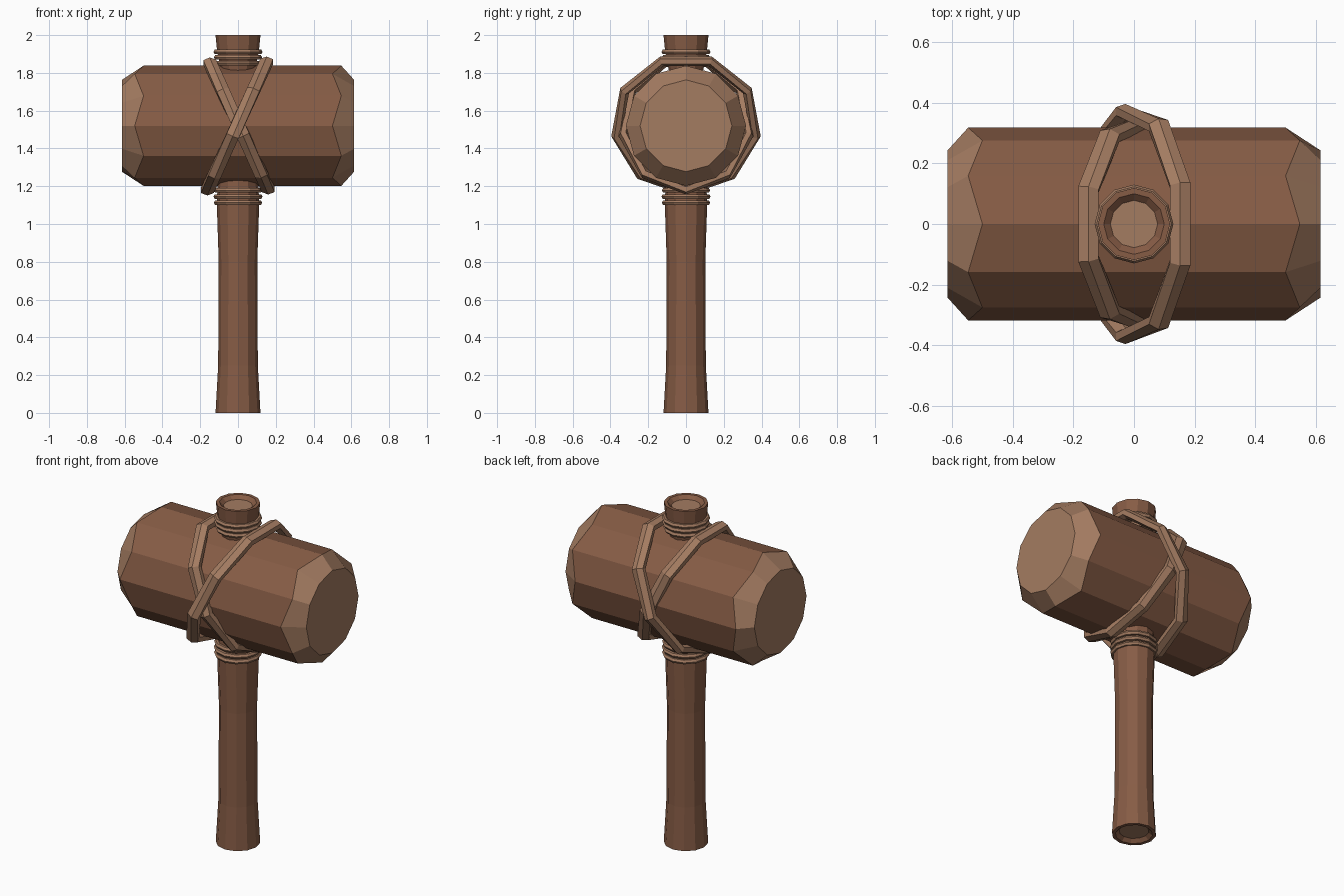
import bpy, bmesh, math
from mathutils import Vector

if "Cube" in bpy.data.objects:
    bpy.data.objects.remove(bpy.data.objects["Cube"])


def material(name, color):
    m = bpy.data.materials.new(name)
    m.diffuse_color = (*color, 1)
    m.use_nodes = True
    m.node_tree.nodes["Principled BSDF"].inputs["Base Color"].default_value = m.diffuse_color
    return m


DARK = material("bark_brown", (0.24, 0.107, 0.06))
LIGHT = material("cut_wood", (0.37, 0.2, 0.12))
STRAP = material("strap_tan", (0.37, 0.2, 0.12))


def loft(name, rings, mats, closed=False, light_spans=()):
    """Skin a list of equal-length point rings; cap the ends unless closed."""
    bm = bmesh.new()
    vr = [[bm.verts.new(p) for p in r] for r in rings]
    n = len(rings[0])
    for k in range(len(vr) if closed else len(vr) - 1):
        a, b = vr[k], vr[(k + 1) % len(vr)]
        for i in range(n):
            f = bm.faces.new((a[i], a[(i + 1) % n], b[(i + 1) % n], b[i]))
            f.material_index = 1 if k in light_spans else 0
    if not closed:
        for r in (vr[0], vr[-1]):
            bm.faces.new(r).material_index = 1
    bmesh.ops.recalc_face_normals(bm, faces=bm.faces)
    me = bpy.data.meshes.new(name)
    bm.to_mesh(me)
    bm.free()
    for m in mats:
        me.materials.append(m)
    ob = bpy.data.objects.new(name, me)
    bpy.context.collection.objects.link(ob)
    return ob


SIDES = 12
ANG = [2 * math.pi * i / SIDES for i in range(SIDES)]

# Log head: twelve-sided, with hewn zigzag chamfers at both ends
def head_ring(radius, xs):
    return [(xs[i % 2], radius * math.sin(a), 1.52 + radius * math.cos(a))
            for i, a in enumerate(ANG)]

loft("hammer_head", [head_ring(0.243, (-0.615, -0.615)), head_ring(0.318, (-0.5, -0.547)),
                     head_ring(0.318, (0.547, 0.5)), head_ring(0.243, (0.615, 0.615))],
     [DARK, LIGHT], light_spans=(0, 2))

# Handle: flared ends with shallow recessed end faces
profile = [(0.08, 0.02), (0.1, 0), (0.119, 0), (0.105, 0.25), (0.102, 0.8), (0.112, 1.1),
           (0.105, 1.3), (0.09, 1.81), (0.11, 1.91), (0.119, 2.0), (0.1, 2.0), (0.078, 1.98)]
loft("handle", [[(r * math.sin(a), r * math.cos(a), z) for a in ANG] for r, z in profile],
     [DARK, LIGHT])

# Cord rings wound round the handle above and below the head
def cord_ring(name, z, radius, minor=0.014):
    rings = []
    for a in ANG:
        rings.append([((radius + minor * math.cos(t)) * math.cos(a),
                       (radius + minor * math.cos(t)) * math.sin(a),
                       z + minor * math.sin(t))
                      for t in (2 * math.pi * j / 6 for j in range(6))])
    loft(name, rings, [STRAP], closed=True)

for i, (z, r) in enumerate([(1.113, 0.114), (1.145, 0.116), (1.178, 0.114),
                            (1.852, 0.107), (1.882, 0.114), (1.911, 0.116)]):
    cord_ring(f"cord_ring_{i + 1}", z, r)

# Two crossing straps: nine-sided tilted loops with a ridged six-sided section
SECTION = [(0, 0.027), (0.034, 0.014), (0.034, -0.014), (0, -0.027), (-0.034, -0.014), (-0.034, 0.014)]

def strap(name, ry, rz, slope):
    n = 9
    path, radial = [], []
    for i in range(n):
        a = 2 * math.pi * i / n
        z = -rz * math.cos(a)
        path.append(Vector((slope * z, ry * math.sin(a), 1.53 + z)))
        radial.append(Vector((0, math.sin(a), -math.cos(a))))
    rings = []
    for i in range(n):
        tangent = (path[(i + 1) % n] - path[i - 1]).normalized()
        side = tangent.cross(radial[i]).normalized()
        out = side.cross(tangent)
        if out.dot(radial[i]) < 0:
            out = -out
        rings.append([path[i] + side * s + out * o for s, o in SECTION])
    loft(name, rings, [STRAP], closed=True)

strap("outer_strap", 0.375, 0.352, 0.46)
strap("inner_strap", 0.335, 0.347, -0.46)
